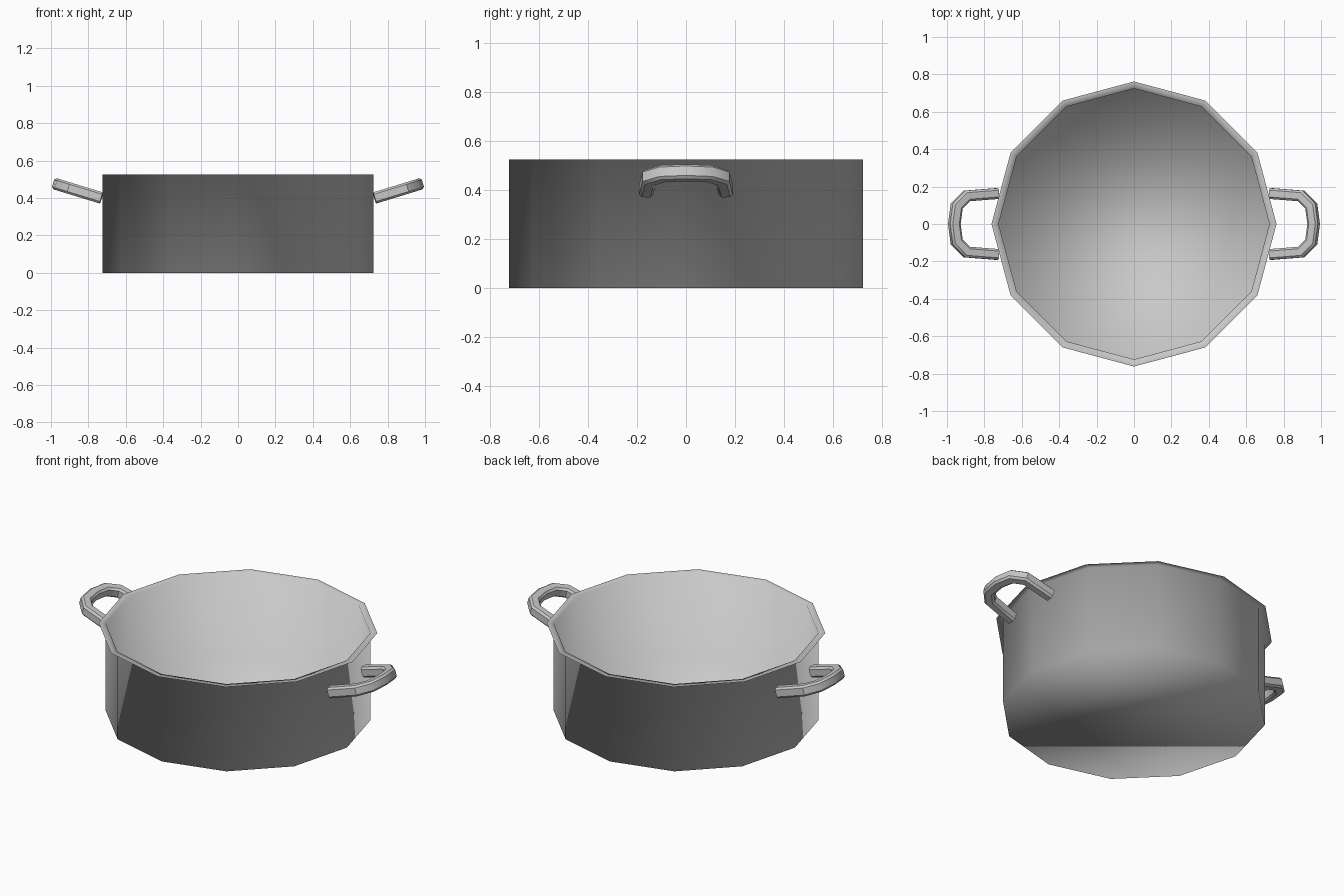
import bpy, bmesh, math
from mathutils import Vector, Matrix

cube = bpy.data.objects.get("Cube")
if cube:
    bpy.data.objects.remove(cube, do_unlink=True)

SIDES = 12
HEIGHT = 0.525
RADIUS = 0.724
RIM_RADIUS = 0.762

steel = bpy.data.materials.new("grey steel")
steel.use_nodes = True
grey = (0.58, 0.58, 0.58, 1)
steel.diffuse_color = grey
steel.node_tree.nodes["Principled BSDF"].inputs["Base Color"].default_value = grey


def finish(bm, name, angle=None):
    """Turn a bmesh into a shaded object with the steel material."""
    mesh = bpy.data.meshes.new(name)
    bm.to_mesh(mesh)
    bm.free()
    mesh.materials.append(steel)
    obj = bpy.data.objects.new(name, mesh)
    bpy.context.collection.objects.link(obj)
    bpy.ops.object.select_all(action='DESELECT')
    obj.select_set(True)
    bpy.context.view_layer.objects.active = obj
    if angle is None:
        bpy.ops.object.shade_smooth()
    else:
        bpy.ops.object.shade_smooth_by_angle(angle=angle)
    return obj


def bridge(bm, a, b):
    n = len(a)
    for i in range(n):
        j = (i + 1) % n
        bm.faces.new((a[i], a[j], b[j], b[i]))


# Pot body: thin floor, wall and flat outward rim in one smooth sheet
bm = bmesh.new()
rings = []
for r, z in ((RADIUS, 0), (RADIUS, HEIGHT), (RIM_RADIUS, HEIGHT)):
    angles = [math.tau * i / SIDES for i in range(SIDES)]
    rings.append([bm.verts.new((r * math.cos(t), r * math.sin(t), z)) for t in angles])
bm.faces.new(rings[0][::-1])
for low, high in zip(rings, rings[1:]):
    bridge(bm, low, high)
finish(bm, "pot_body")

# Handles: chamfered bar swept along a tilted U, seen flat as (outward, sideways)
half = [(0, 0.163), (0.172, 0.15), (0.228, 0.095), (0.241, 0)]
path = [Vector(p) for p in half] + [Vector((u, -v)) for u, v in half[-2::-1]]
W, H, C = 0.029, 0.031, 0.011
section = [(W, H - C), (W - C, H), (C - W, H), (-W, H - C),
           (-W, C - H), (C - W, -H), (W - C, -H), (W, C - H)]


def add_handle(name, turn):
    bm = bmesh.new()
    place = (Matrix.Rotation(turn, 4, 'Z') @ Matrix.Translation((0.73, 0, 0.4))
             @ Matrix.Rotation(math.radians(-17), 4, 'Y'))
    rings = []
    for i, p in enumerate(path):
        before = (p - path[i - 1]).normalized() if i else None
        after = (path[i + 1] - p).normalized() if i < len(path) - 1 else None
        before, after = before or after, after or before
        along = (before + after).normalized()
        # Mitre each corner so the bar keeps its width
        side = Vector((-along.y, along.x)) / along.dot(after)
        rings.append([bm.verts.new(place @ Vector((p.x + side.x * w, p.y + side.y * w, h)))
                      for w, h in section])
    for a, b in zip(rings, rings[1:]):
        bridge(bm, a, b)
    bm.faces.new(rings[0])
    bm.faces.new(rings[-1][::-1])
    bmesh.ops.recalc_face_normals(bm, faces=bm.faces)
    finish(bm, name, math.radians(40))


add_handle("left_handle", 0)
add_handle("right_handle", math.pi)
